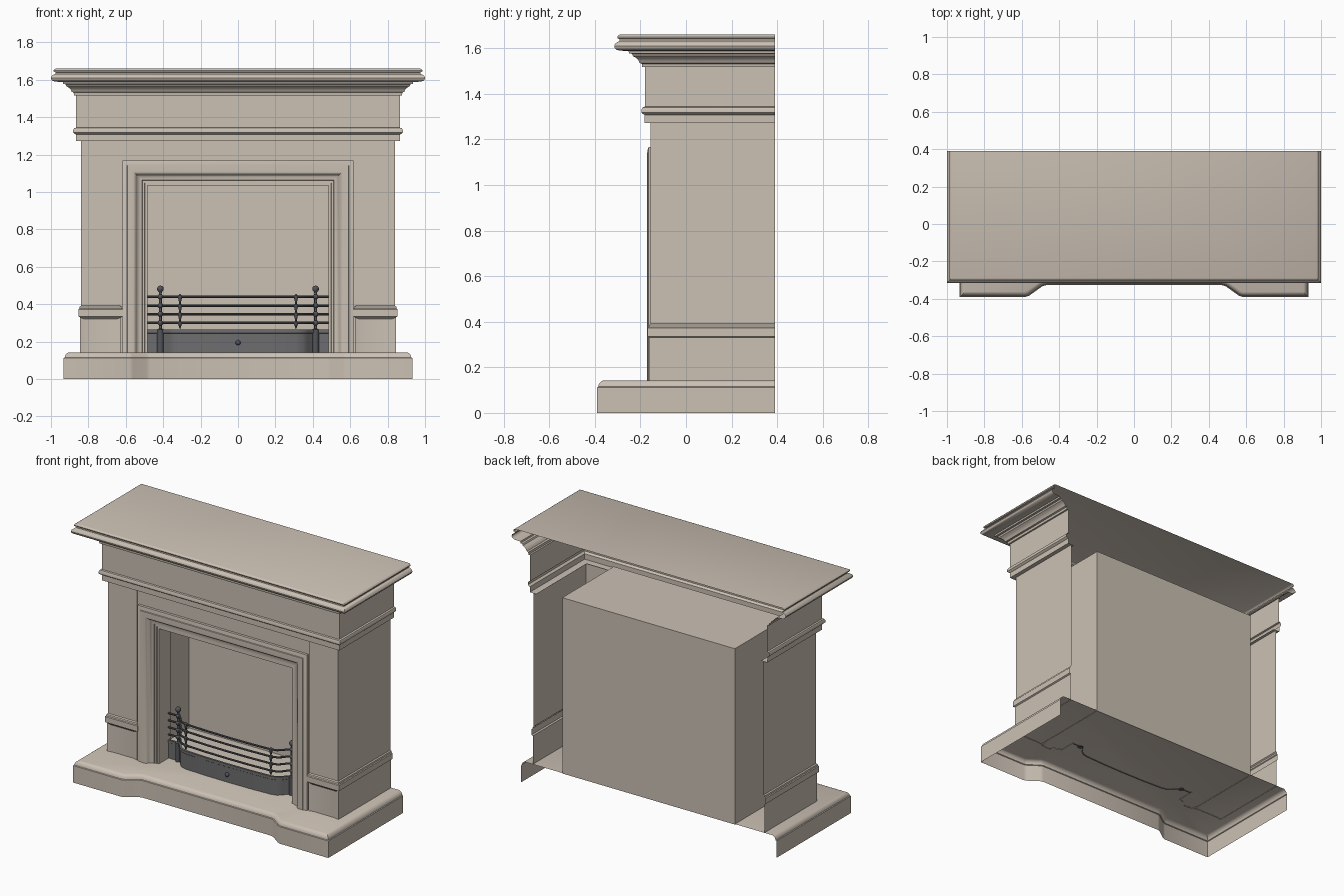
import bpy, bmesh, math
from mathutils import Vector

if "Cube" in bpy.data.objects:
    bpy.data.objects.remove(bpy.data.objects["Cube"])


def material(name, color):
    m = bpy.data.materials.new(name)
    m.diffuse_color = (*color, 1)
    m.use_nodes = True
    m.node_tree.nodes["Principled BSDF"].inputs["Base Color"].default_value = m.diffuse_color
    return m


STONE = material("warm_stone", (0.60, 0.53, 0.455))
IRON = material("grey_iron", (0.155, 0.155, 0.16))
BAR = material("dark_iron", (0.085, 0.09, 0.10))


def finish(name, bm, mat):
    mesh = bpy.data.meshes.new(name)
    bm.to_mesh(mesh)
    bm.free()
    mesh.materials.append(mat)
    mesh.shade_smooth()
    mesh.set_sharp_from_angle(angle=math.radians(32))
    obj = bpy.data.objects.new(name, mesh)
    bpy.context.collection.objects.link(obj)
    return obj


def offset_path(path, d):
    """Shift a 2D path to its right by d with mitred corners."""
    pts = [Vector(p) for p in path]
    normals = []
    for a, b in zip(pts, pts[1:]):
        t = (b - a).normalized()
        normals.append(Vector((t.y, -t.x)))
    out = []
    for i, p in enumerate(pts):
        n1 = normals[max(i - 1, 0)]
        n2 = normals[min(i, len(normals) - 1)]
        out.append(p + (n1 + n2) * (d / (1 + n1.dot(n2))))
    return out


def sweep(path, profile, upright=False, closed=False, cap=False):
    """Sweep (offset, height) points along a plan path, or along an x-z path."""
    bm = bmesh.new()
    rings = []
    for d, h in profile:
        ring = offset_path(path, d)
        rings.append([bm.verts.new((p.x, h, p.y) if upright else (p.x, p.y, h))
                      for p in ring])
    pairs = list(zip(rings, rings[1:]))
    if closed:
        pairs.append((rings[-1], rings[0]))
    for lo, hi in pairs:
        for i in range(len(path) - 1):
            bm.faces.new((lo[i], lo[i + 1], hi[i + 1], hi[i]))
    if cap:
        bm.faces.new(rings[-1])
    bm.normal_update()
    return bm


def mirrored(half):
    return half + [(-x, y) for x, y in reversed(half) if x != 0]


def box(name, x, y, z, mat, drop=()):
    """Box from ranges; faces whose normal is listed in drop are left open."""
    bm = bmesh.new()
    bmesh.ops.create_cube(bm, size=1)
    for v in bm.verts:
        v.co = [r[0] + (c + 0.5) * (r[1] - r[0]) for r, c in zip((x, y, z), v.co)]
    bm.normal_update()
    gone = [f for f in bm.faces if any(f.normal.dot(Vector(n)) > 0.9 for n in drop)]
    bmesh.ops.delete(bm, geom=gone, context='FACES')
    return finish(name, bm, mat)


BACK = 0.39

# Hearth: open shell with a recessed front and rounded top edge
hearth_path = mirrored([(-0.932, BACK), (-0.932, -0.39), (-0.58, -0.39), (-0.56, -0.383),
                        (-0.49, -0.333), (-0.47, -0.327)])
finish("hearth", sweep(hearth_path, [
    (0, 0), (0, 0.112), (-0.005, 0.115), (-0.007, 0.124), (-0.012, 0.133),
    (-0.019, 0.139), (-0.028, 0.143)], cap=True), STONE)

# Pilasters with panelled plinths and base bands
for side, s in (("left", -1), ("right", 1)):
    path = [(s * 0.84, BACK), (s * 0.84, -0.155), (s * 0.63, -0.155), (s * 0.63, -0.135)]
    if s > 0:
        path.reverse()
    bm = sweep(path, [(0.005, 0.14), (0.005, 0.33), (0.014, 0.335), (0.014, 0.372),
                      (0.009, 0.376), (0.007, 0.386), (0, 0.392), (0, 1.272)])
    panel = [f for f in bm.faces if f.normal.y < -0.9 and f.calc_center_median().z < 0.3]
    bmesh.ops.inset_region(bm, faces=panel, thickness=0.034, depth=-0.007)
    for v in panel[0].verts:
        if v.co.z > 0.25:
            v.co.z = 0.32
    finish(side + "_pilaster", bm, STONE)

# Frieze, mouldings and mantel shelf as one wrapped profile
mantel_path = mirrored([(-0.84, BACK), (-0.84, -0.155)])
finish("mantel_shelf", sweep(mantel_path, [
    (-0.02, 1.272), (0.027, 1.272), (0.027, 1.308), (0.034, 1.312), (0.041, 1.318),
    (0.041, 1.33), (0.036, 1.341), (0.026, 1.344), (0.026, 1.517), (0.037, 1.517),
    (0.039, 1.532), (0.049, 1.536), (0.054, 1.548), (0.064, 1.558), (0.078, 1.566),
    (0.082, 1.576), (0.095, 1.578), (0.097, 1.588), (0.135, 1.590), (0.150, 1.594),
    (0.158, 1.602), (0.160, 1.610), (0.156, 1.620), (0.146, 1.628), (0.136, 1.632),
    (0.136, 1.640), (0.145, 1.643), (0.147, 1.650), (0.143, 1.656), (0.135, 1.660)],
    cap=True), STONE)

# Wall over the opening and firebox behind it
box("lintel_wall", (-0.635, 0.635), (-0.147, -0.137), (1.10, 1.30), STONE)
box("firebox", (-0.63, 0.63), (-0.14, BACK), (0.14, 1.30), STONE,
    drop=((0, -1, 0), (0, 0, -1)))

# Moulded frame and jamb around the opening
frame_path = [(0.485, 0.14), (0.485, 1.035), (-0.485, 1.035), (-0.485, 0.14)]
finish("opening_frame", sweep(frame_path, [
    (0.146, -0.147), (0.133, -0.147), (0.133, -0.164), (0.120, -0.168), (0.108, -0.168),
    (0.106, -0.172), (0.075, -0.172), (0.068, -0.170), (0.061, -0.163), (0.056, -0.153),
    (0.050, -0.147), (0.040, -0.143), (0.028, -0.142), (0.026, -0.136), (0.014, -0.136),
    (0.012, -0.131), (0, -0.131), (0, -0.01)], upright=True), STONE)

# Fire grate: bowed front plate
grate_path = mirrored([(-0.485, -0.03), (-0.41, -0.03), (-0.390, -0.045), (-0.372, -0.070),
                       (-0.348, -0.090), (-0.31, -0.100), (-0.16, -0.107), (0, -0.109)])
finish("grate_plate", sweep(grate_path, [
    (0, 0.14), (0, 0.243), (0.006, 0.247), (0.006, 0.265), (-0.008, 0.265),
    (-0.008, 0.14)], closed=True), IRON)

# Four round bars following the plate
BAR_HEIGHTS = (0.30, 0.347, 0.393, 0.44)
for i, z in enumerate(BAR_HEIGHTS):
    ring = [(0.0065 * math.cos(a), z + 0.0065 * math.sin(a))
            for a in (k * math.pi / 4 for k in range(8))]
    finish(f"grate_bar_{i + 1}", sweep(grate_path, ring, closed=True), BAR)


def lathe(name, x, y, profile, mat, sides=12):
    """Turned part from (radius, z) points."""
    bm = bmesh.new()
    vs = [bm.verts.new((x + r, y, z)) for r, z in profile]
    es = [bm.edges.new(p) for p in zip(vs, vs[1:])]
    bmesh.ops.spin(bm, geom=vs + es, cent=(x, y, 0), axis=(0, 0, 1),
                   angle=math.tau, steps=sides)
    bmesh.ops.remove_doubles(bm, verts=bm.verts, dist=0.0001)
    bmesh.ops.recalc_face_normals(bm, faces=bm.faces)
    return finish(name, bm, mat)


def ball(r, z):
    return [(r * math.sin(a), z - r * math.cos(a))
            for a in (math.pi * k / 6 for k in range(1, 6))]


# Turned posts with finials, and beaded front spindles
for side, s in (("left", -1), ("right", 1)):
    post = [(0, 0.14), (0.018, 0.14), (0.018, 0.265), (0.008, 0.27)]
    spindle = [(0, 0.265)]
    for z in BAR_HEIGHTS:
        post += ball(0.015, z)
        spindle += ball(0.012, z)[1:4] + [(0.004, z + 0.011)]
    post += [(0.007, 0.46)] + ball(0.018, 0.482) + [(0, 0.50)]
    spindle += [(0, 0.455)]
    lathe(side + "_grate_post", s * 0.415, -0.03, post, BAR)
    lathe(side + "_grate_spindle", s * 0.31, -0.10, spindle, BAR)

# Round knob on the plate
lathe("grate_knob", 0, -0.113, [(0, 0.181)] + ball(0.014, 0.195) + [(0, 0.209)], BAR)
